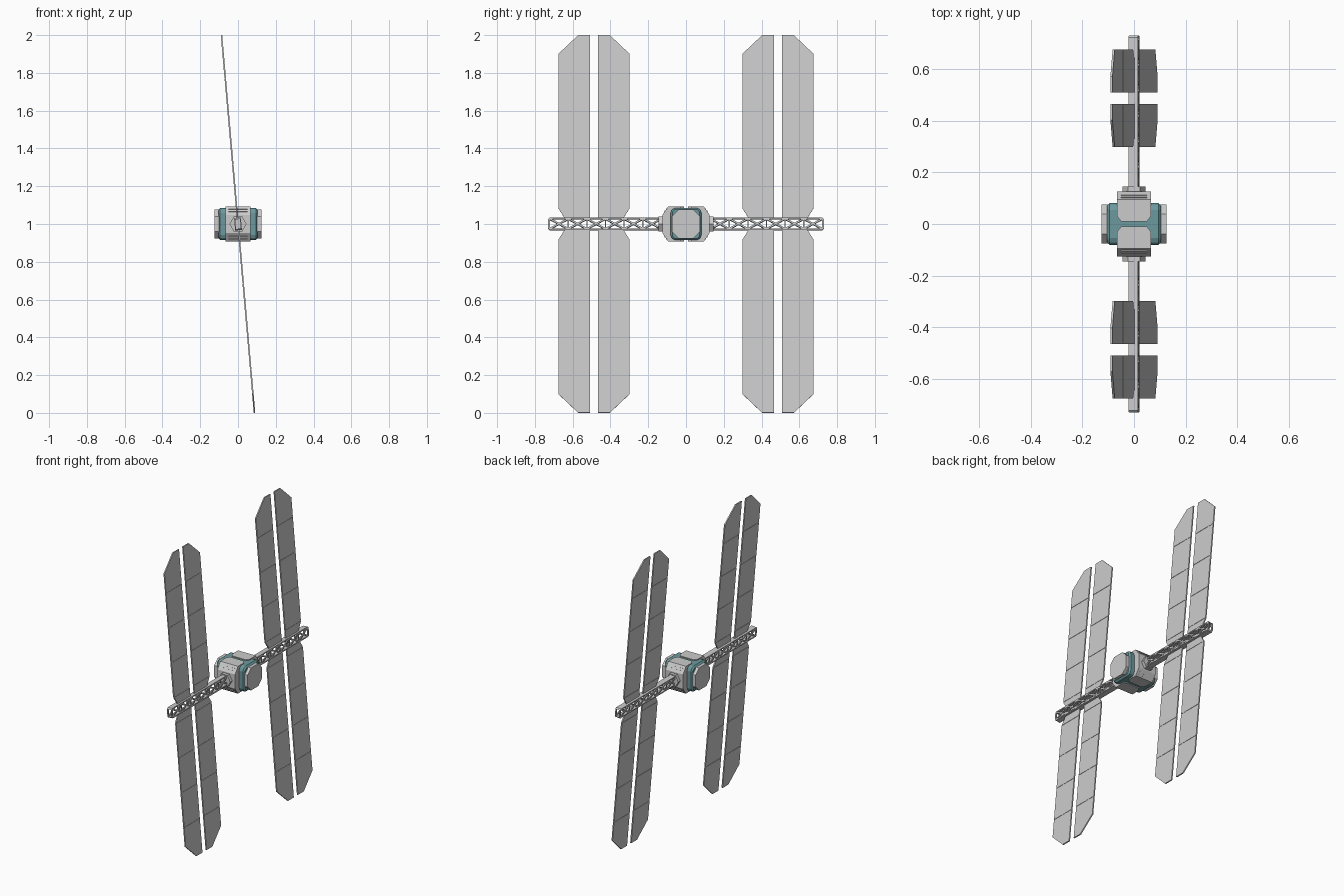
import bpy, bmesh, math

if "Cube" in bpy.data.objects:
    bpy.data.objects.remove(bpy.data.objects["Cube"])

TILT = math.radians(-5)


def prism(bm, pts, axis, lo, hi):
    """Extrude a 2D outline along axis 0/1/2 from lo to hi."""
    def place(p, d):
        v = list(p)
        v.insert(axis, d)
        return v
    a = [bm.verts.new(place(p, lo)) for p in pts]
    b = [bm.verts.new(place(p, hi)) for p in pts]
    bm.faces.new(a)
    bm.faces.new(b[::-1])
    n = len(pts)
    for i in range(n):
        j = (i + 1) % n
        bm.faces.new((a[i], b[i], b[j], a[j]))


def rect(x0, x1, y0, y1):
    return [(x0, y0), (x1, y0), (x1, y1), (x0, y1)]


def octagon(w, h, c):
    return [(w, h - c), (w - c, h), (c - w, h), (-w, h - c),
            (-w, c - h), (c - w, -h), (w - c, -h), (w, c - h)]


def strut(bm, p, q, w, lo, hi):
    """Flat bar between two (y, z) points, extruded along x."""
    dy, dz = q[0] - p[0], q[1] - p[1]
    l = math.hypot(dy, dz)
    ny, nz = -dz / l * w / 2, dy / l * w / 2
    prism(bm, [(p[0] + ny, p[1] + nz), (q[0] + ny, q[1] + nz),
               (q[0] - ny, q[1] - nz), (p[0] - ny, p[1] - nz)], 0, lo, hi)


def finish(name, bm, mirror="", tilt=0, mat=None, bevel=0):
    bmesh.ops.recalc_face_normals(bm, faces=bm.faces)
    me = bpy.data.meshes.new(name)
    bm.to_mesh(me)
    bm.free()
    ob = bpy.data.objects.new(name, me)
    bpy.context.collection.objects.link(ob)
    ob.location.z = 1
    ob.rotation_euler.y = tilt
    if mat:
        me.materials.append(mat)
    if bevel:
        m = ob.modifiers.new("bevel", 'BEVEL')
        m.width, m.segments = bevel, 1
    if mirror:
        m = ob.modifiers.new("mirror", 'MIRROR')
        for i, ax in enumerate("xyz"):
            m.use_axis[i] = ax in mirror
    return ob


teal = bpy.data.materials.new("teal")
teal.diffuse_color = (0.15, 0.32, 0.34, 1)
teal.use_nodes = True
teal.node_tree.nodes["Principled BSDF"].inputs["Base Color"].default_value = teal.diffuse_color

# Teal core
bm = bmesh.new()
prism(bm, octagon(0.082, 0.086, 0.018), 0, -0.104, 0.104)
finish("core_body", bm, mat=teal, bevel=0.01)

# Octagonal end caps
bm = bmesh.new()
prism(bm, octagon(0.075, 0.076, 0.036), 0, 0.09, 0.125)
finish("end_caps", bm, "x")

# Grey shells wrapping the front and back of the core
bm = bmesh.new()
prism(bm, [(0.03, 0.092), (0.095, 0.092), (0.125, 0.048),
           (0.125, -0.048), (0.095, -0.092), (0.03, -0.092)], 0, -0.066, 0.066)
prism(bm, [(-0.05, 0.01), (0.05, 0.01), (0.066, 0.03), (-0.066, 0.03)], 2, -0.092, 0.092)
finish("body_shells", bm, "y")

# Ribs on the sloped shell faces
bm = bmesh.new()
for t in (0.22, 0.5):
    strut(bm, (0.095 + 0.03 * t, 0.092 - 0.044 * t),
          (0.095 + 0.03 * (t + 0.12), 0.092 - 0.044 * (t + 0.12)), 0.006, -0.05, 0.05)
finish("vent_ribs", bm, "yz")

# Hexagonal truss mounts
bm = bmesh.new()
prism(bm, [(0.045 * math.cos(i * math.pi / 3), 0.045 * math.sin(i * math.pi / 3))
           for i in range(6)], 1, 0.12, 0.146)
finish("truss_mounts", bm, "y")

# Truss booms: plates top and bottom, crossed braces on both sides
Y0, Y1, X, Z, BAYS = 0.13, 0.73, 0.018, 0.033, 6
bm = bmesh.new()
for s in (-1, 1):
    prism(bm, [(Y0, s * Z), (Y1 - 0.008, s * Z), (Y1, s * (Z - 0.008)), (Y0, s * (Z - 0.008))],
          0, -X, X)
    lo, hi = (X - 0.006, X) if s > 0 else (-X, 0.006 - X)
    step = (Y1 - 0.008 - Y0) / BAYS
    for i in range(BAYS):
        a, b = Y0 + i * step, Y0 + (i + 1) * step
        zb = Z - 0.006
        strut(bm, (a, -zb), (b, zb), 0.009, lo, hi)
        strut(bm, (a, zb), (b, -zb), 0.009, lo, hi)
        strut(bm, (b, -zb), (b, zb), 0.006, lo, hi)
    prism(bm, rect(Y1 - 0.008, Y1, -Z + 0.008, Z - 0.008), 0, *((lo, hi)))
finish("truss_booms", bm, "y", TILT)

# Solar wings: five hinged segments per half, outer corners clipped
TOP = 1 / math.cos(TILT) - 0.0005
LINES = [0.086, 0.315, 0.545, 0.775]
GAP, T = 0.0015, 0.004


def wing(name, inner, outer):
    """inner is the straight long edge, outer the edge with clipped corners."""
    s = 1 if outer > inner else -1
    bm = bmesh.new()
    prism(bm, [(inner, 0.028), (outer - s * 0.035, 0.028),
               (outer, LINES[0] - GAP), (inner, LINES[0] - GAP)], 0, -T, T)
    for a, b in zip(LINES, LINES[1:]):
        prism(bm, rect(inner, outer, a + GAP, b - GAP), 0, -T, T)
    a = LINES[-1] + GAP
    prism(bm, [(inner, a), (outer, a), (outer, TOP - 0.1),
               (outer - s * 0.105, TOP), (inner, TOP)], 0, -T, T)
    # thin hinge strips joining the segments
    for z in LINES:
        prism(bm, rect(inner, outer, z - GAP, z + GAP), 0, -T * 0.5, T * 0.5)
    finish(name, bm, "yz", TILT)


wing("inner_solar_wings", 0.465, 0.298)
wing("outer_solar_wings", 0.509, 0.676)
